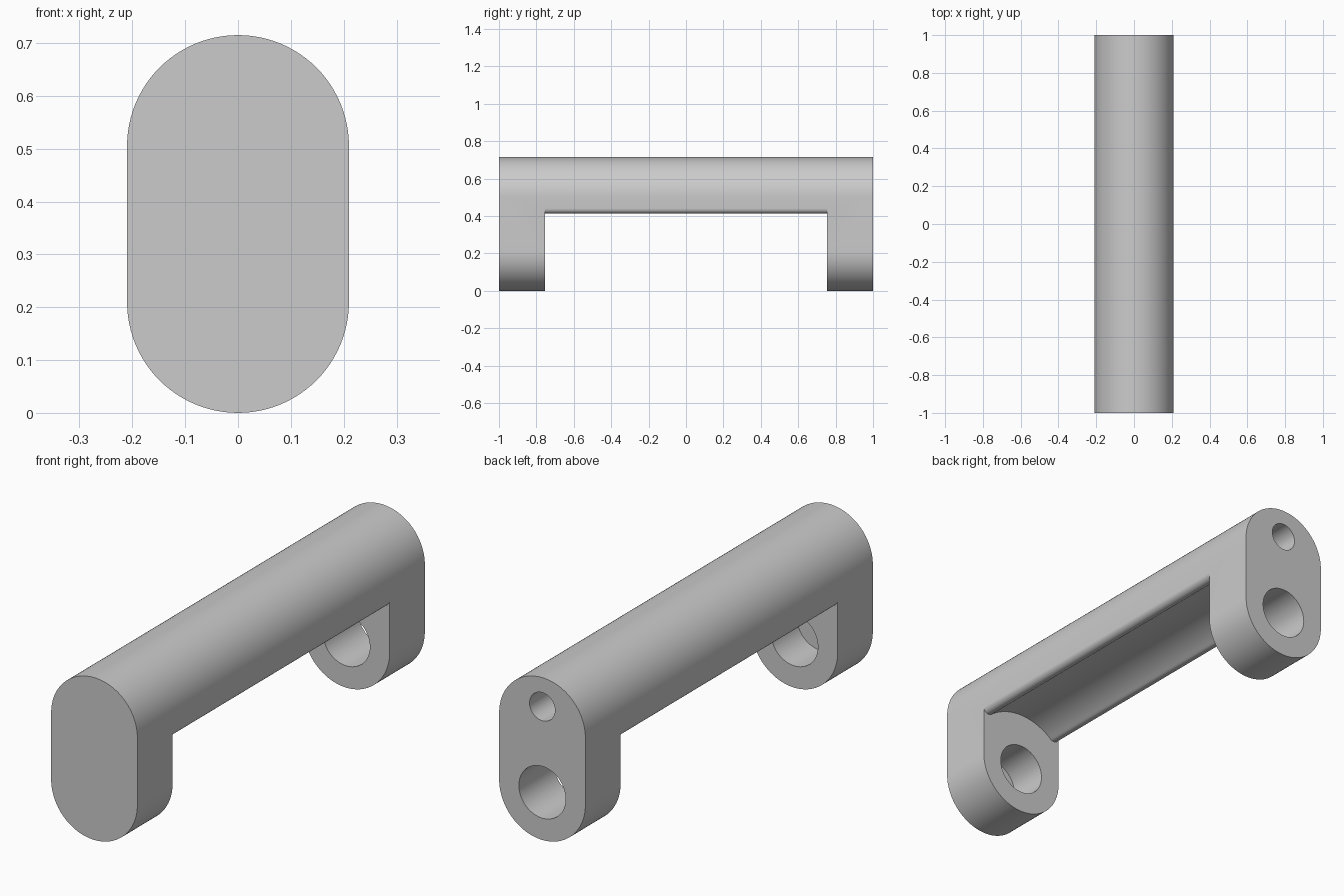
import bpy
import math

cube = bpy.data.objects.get("Cube")
if cube:
    bpy.data.objects.remove(cube, do_unlink=True)

# Main sizes
HALF_WIDTH, HEIGHT, HALF_LENGTH = 0.21, 0.715, 1.0
LEG_INNER = 0.755
LOW_Z, HIGH_Z = HALF_WIDTH, HEIGHT - HALF_WIDTH
GROOVE_R, LIP_R = 0.267, 0.027
BLIND_END = -0.935

grey = bpy.data.materials.new("plain_grey")
grey.use_nodes = True
colour = (0.6, 0.6, 0.6, 1)
grey.diffuse_color = colour
grey.node_tree.nodes["Principled BSDF"].inputs["Base Color"].default_value = colour


def arc(cx, cz, r, start, end, steps):
    """Points on an arc in the xz plane, angles in radians."""
    angles = [start + (end - start) * i / steps for i in range(steps + 1)]
    return [(cx + r * math.cos(a), cz + r * math.sin(a)) for a in angles]


def prism(name, profile, y0, y1):
    """Extrude an anticlockwise xz profile from y0 to y1."""
    n = len(profile)
    verts = [(x, y, z) for y in (y0, y1) for x, z in profile]
    faces = [tuple(range(n)), tuple(reversed(range(n, 2 * n)))]
    faces += [(i, i + n, (i + 1) % n + n, (i + 1) % n) for i in range(n)]
    mesh = bpy.data.meshes.new(name)
    mesh.from_pydata(verts, [], faces)
    mesh.materials.append(grey)
    obj = bpy.data.objects.new(name, mesh)
    bpy.context.collection.objects.link(obj)
    return obj


def round_cutter(name, z, r, y0, y1):
    return prism(name, arc(0, z, r, 0, math.tau, 64)[:-1], y0, y1)


# Handle body: a long rounded bar
body = arc(0, HIGH_Z, HALF_WIDTH, 0, math.pi, 48)
body += arc(0, LOW_Z, HALF_WIDTH, math.pi, math.tau, 48)
handle = prism("handle", body, -HALF_LENGTH, HALF_LENGTH)

# Opening between the legs, with a hollow grip underside and rounded lips
lip_x = HALF_WIDTH - LIP_R
lip_z = LOW_Z + math.sqrt((GROOVE_R + LIP_R) ** 2 - lip_x ** 2)
lean = math.atan2(lip_z - LOW_Z, lip_x)
right_lip = arc(lip_x, lip_z, LIP_R, 0, lean - math.pi, 12)
groove = arc(0, LOW_Z, GROOVE_R, lean, math.pi - lean, 40)
left_lip = [(-x, z) for x, z in reversed(right_lip)]
opening = [(-0.3, -0.1), (0.3, -0.1), (0.3, lip_z)]
opening += right_lip + groove[1:-1] + left_lip + [(-0.3, lip_z)]

cutters = [
    prism("grip_opening", opening, -LEG_INNER, LEG_INNER),
    round_cutter("bolt_hole", LOW_Z, 0.114, BLIND_END, 1.1),
    round_cutter("small_hole", 0.587, 0.062, BLIND_END, 1.1),
]

# Cut the opening and the holes
bpy.ops.object.select_all(action="DESELECT")
bpy.context.view_layer.objects.active = handle
handle.select_set(True)
for cutter in cutters:
    cutter.hide_render = True
    cut = handle.modifiers.new(cutter.name, "BOOLEAN")
    cut.operation = "DIFFERENCE"
    cut.solver = "EXACT"
    cut.object = cutter
    bpy.ops.object.modifier_apply(modifier=cut.name)
    bpy.data.objects.remove(cutter, do_unlink=True)

bpy.ops.object.shade_smooth_by_angle(angle=math.radians(30))
